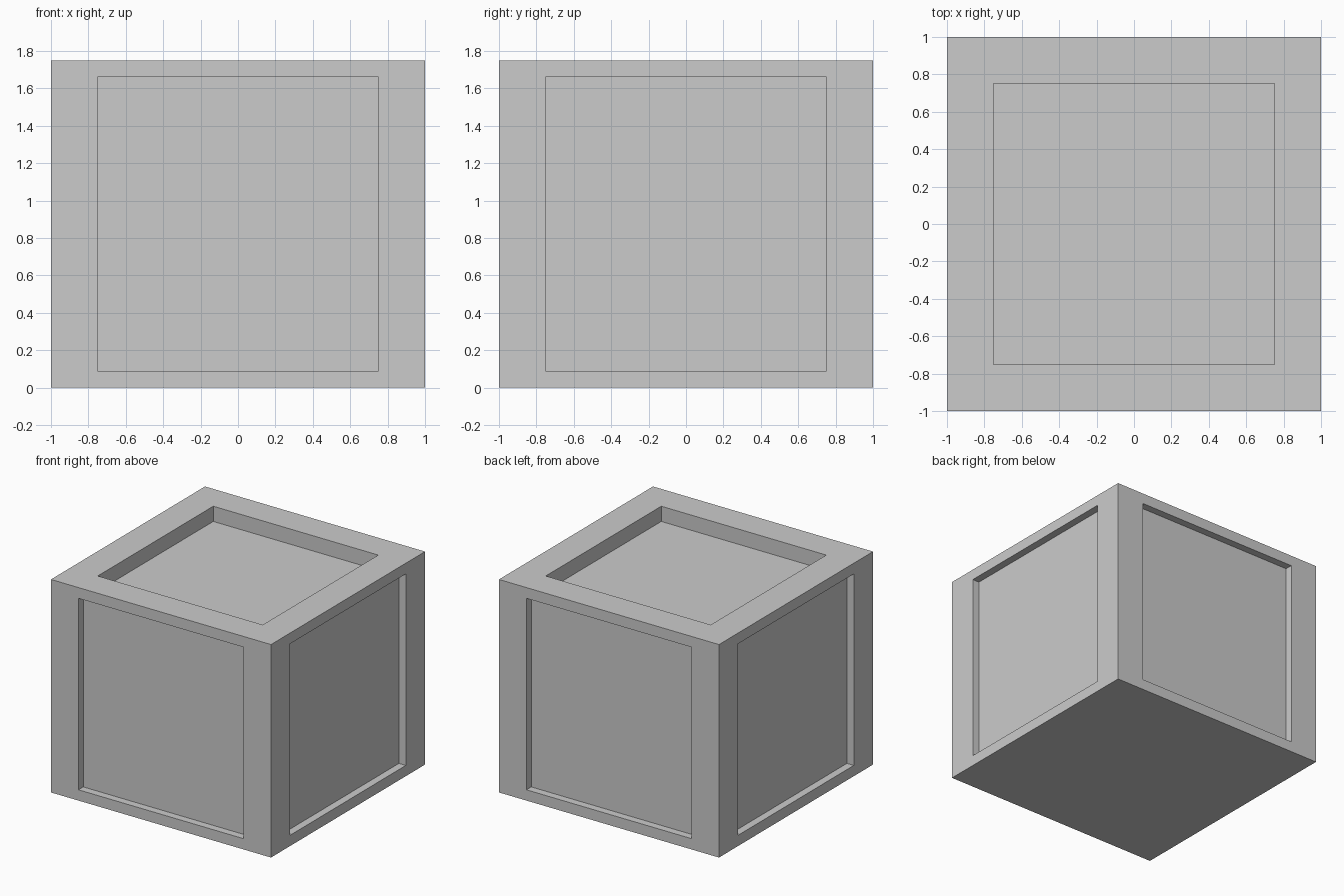
import bpy
import bmesh
from mathutils import Matrix, Vector

if "Cube" in bpy.data.objects:
    bpy.data.objects.remove(bpy.data.objects["Cube"])

WIDTH, HEIGHT = 2.0, 1.75
PANEL_HALF = 0.75
SIDE_DEPTH, TOP_DEPTH = 0.0625, 0.125


def recess(bm, face, margin, depth):
    """Inset a square panel in a face and sink it straight inwards."""
    normal = face.normal.copy()
    bmesh.ops.inset_individual(bm, faces=[face], thickness=margin)
    for v in face.verts:
        for axis in (0, 1):
            if abs(normal[axis]) < 0.5:
                v.co[axis] = PANEL_HALF if v.co[axis] > 0 else -PANEL_HALF
    sunk = bmesh.ops.extrude_discrete_faces(bm, faces=[face])["faces"][0]
    bmesh.ops.translate(bm, verts=sunk.verts[:], vec=normal * -depth)


# Crate body
bm = bmesh.new()
bmesh.ops.create_cube(bm, size=1.0, matrix=Matrix.Translation((0, 0, HEIGHT / 2))
                      @ Matrix.Diagonal((WIDTH, WIDTH, HEIGHT, 1)))
bm.normal_update()

# Recessed panels on the four sides and the top; the underside stays flat
for direction in ((1, 0, 0), (-1, 0, 0), (0, 1, 0), (0, -1, 0), (0, 0, 1)):
    bm.faces.ensure_lookup_table()
    bm.normal_update()
    face = max((f for f in bm.faces if f.normal.dot(Vector(direction)) > 0.9),
               key=lambda f: f.calc_center_median().dot(Vector(direction)))
    if direction[2]:
        recess(bm, face, WIDTH / 2 - PANEL_HALF, TOP_DEPTH)
    else:
        recess(bm, face, HEIGHT / 2 - PANEL_HALF, SIDE_DEPTH)

bmesh.ops.recalc_face_normals(bm, faces=bm.faces[:])
mesh = bpy.data.meshes.new("crate")
bm.to_mesh(mesh)
bm.free()
crate = bpy.data.objects.new("crate", mesh)
bpy.context.collection.objects.link(crate)
